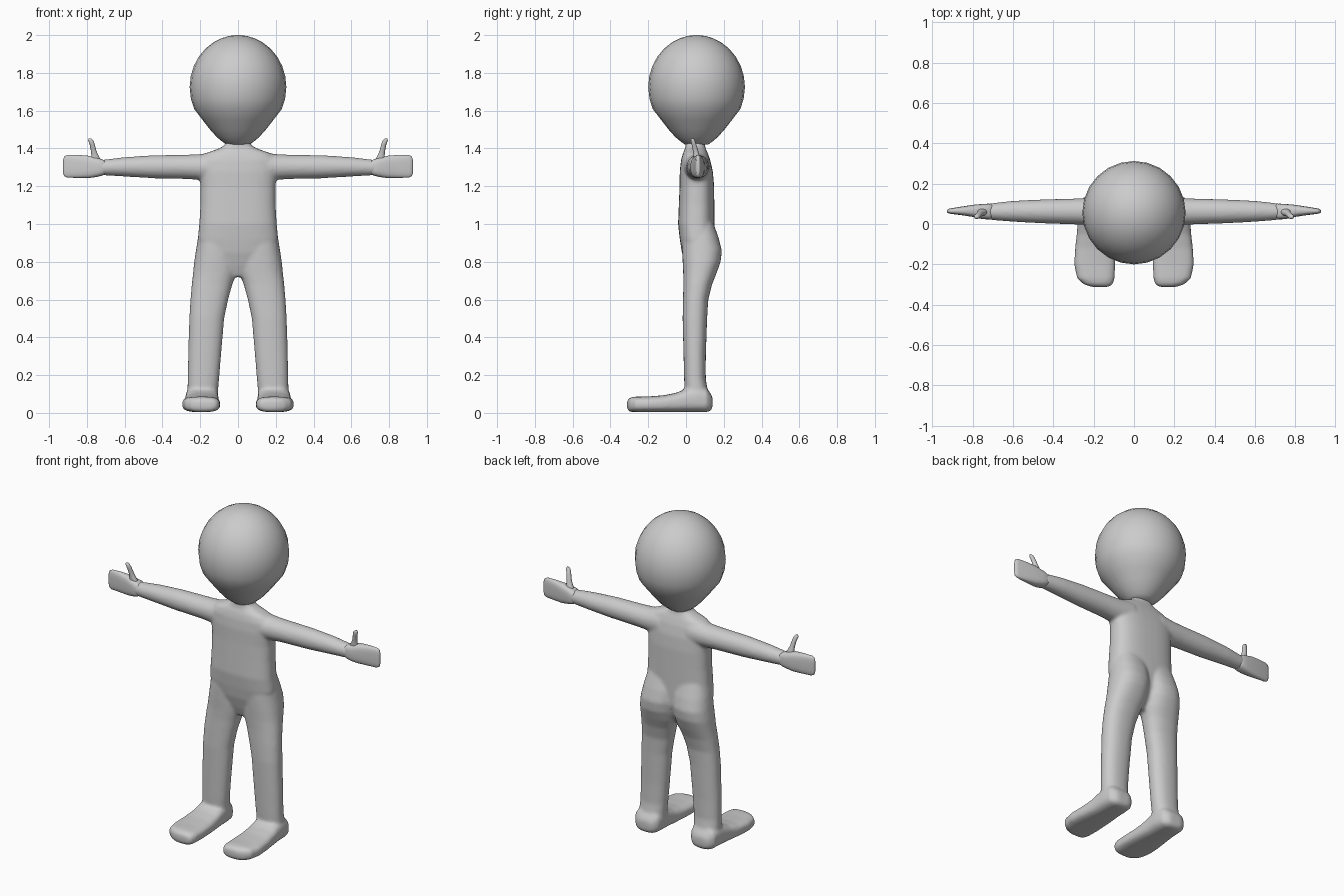
import bpy, bmesh, math
from mathutils import Vector


def loft(bm, axis, sections, power=2.0, n=28):
    """Skin superellipse rings; section = (t, u_min, u_max, v_min, v_max)."""
    rings = []
    for t, u0, u1, v0, v1 in sections:
        ring = []
        for i in range(n):
            a = 2 * math.pi * i / n
            c, s = math.cos(a), math.sin(a)
            u = (u0 + u1) / 2 + (u1 - u0) / 2 * math.copysign(abs(c) ** (2 / power), c)
            v = (v0 + v1) / 2 + (v1 - v0) / 2 * math.copysign(abs(s) ** (2 / power), s)
            ring.append(bm.verts.new({'x': (t, u, v), 'y': (u, t, v), 'z': (u, v, t)}[axis]))
        rings.append(ring)
    for r, q in zip(rings, rings[1:]):
        for i in range(n):
            j = (i + 1) % n
            bm.faces.new((r[i], r[j], q[j], q[i]))
    bm.faces.new(rings[0])
    bm.faces.new(rings[-1])


def mirror_copy(bm):
    geom = bmesh.ops.duplicate(bm, geom=bm.verts[:] + bm.edges[:] + bm.faces[:])['geom']
    for v in geom:
        if isinstance(v, bmesh.types.BMVert):
            v.co.x *= -1


def finish(bm, name):
    bmesh.ops.recalc_face_normals(bm, faces=bm.faces[:])
    for f in bm.faces:
        f.smooth = True
    me = bpy.data.meshes.new(name)
    bm.to_mesh(me)
    bm.free()
    ob = bpy.data.objects.new(name, me)
    bpy.context.collection.objects.link(ob)
    return ob


# Body: one leg, foot and arm, mirrored, then the torso
bm = bmesh.new()
loft(bm, 'z', [(0.05, 0.105, 0.275, 0.0, 0.125), (0.12, 0.105, 0.268, -0.008, 0.115),
               (0.18, 0.10, 0.266, -0.01, 0.105), (0.30, 0.09, 0.264, -0.013, 0.105),
               (0.50, 0.073, 0.258, -0.018, 0.112), (0.60, 0.052, 0.252, -0.016, 0.118),
               (0.68, 0.03, 0.245, -0.014, 0.138), (0.74, 0.008, 0.238, -0.015, 0.162),
               (0.80, 0.0, 0.232, -0.018, 0.184), (0.86, -0.005, 0.223, -0.02, 0.190),
               (0.93, -0.01, 0.212, -0.02, 0.172), (1.02, 0.0, 0.19, 0.0, 0.14)], 2.3)
loft(bm, 'y', [(-0.312, 0.125, 0.21, 0.02, 0.066), (-0.298, 0.105, 0.25, 0.006, 0.08),
               (-0.27, 0.096, 0.282, 0.004, 0.086), (-0.20, 0.093, 0.297, 0.004, 0.087),
               (-0.12, 0.096, 0.292, 0.004, 0.093), (-0.05, 0.10, 0.284, 0.004, 0.107),
               (0.0, 0.103, 0.28, 0.004, 0.128), (0.06, 0.103, 0.278, 0.004, 0.14),
               (0.11, 0.11, 0.272, 0.004, 0.13), (0.132, 0.13, 0.25, 0.012, 0.10),
               (0.141, 0.15, 0.23, 0.03, 0.08)], 3.0)
loft(bm, 'x', [(0.10, -0.02, 0.135, 1.22, 1.385), (0.20, -0.008, 0.13, 1.233, 1.37),
               (0.27, -0.003, 0.127, 1.238, 1.367), (0.45, 0.003, 0.122, 1.242, 1.364),
               (0.60, 0.011, 0.115, 1.251, 1.354), (0.70, 0.019, 0.104, 1.257, 1.342),
               (0.74, 0.024, 0.096, 1.26, 1.338)])
mirror_copy(bm)
loft(bm, 'z', [(z, -w, w, y0, y1) for z, w, y0, y1 in (
    (0.72, 0.025, 0.02, 0.09), (0.78, 0.12, -0.002, 0.13), (0.85, 0.20, -0.022, 0.152),
    (0.92, 0.213, -0.033, 0.152), (1.0, 0.205, -0.042, 0.151), (1.1, 0.199, -0.038, 0.15),
    (1.2, 0.198, -0.034, 0.149), (1.28, 0.205, -0.033, 0.142), (1.34, 0.205, -0.026, 0.128),
    (1.375, 0.17, -0.016, 0.115), (1.40, 0.10, -0.004, 0.104), (1.42, 0.066, -0.002, 0.10),
    (1.48, 0.062, 0.0, 0.10))], 2.6, 40)
body = finish(bm, "body")
remesh = body.modifiers.new("Blend", 'REMESH')
remesh.mode = 'VOXEL'
remesh.voxel_size = 0.009
remesh.use_smooth_shade = True
smooth = body.modifiers.new("Soften", 'SMOOTH')
smooth.factor = 0.5
smooth.iterations = 7

# Mitten hands with upright thumbs
bm = bmesh.new()
loft(bm, 'x', [(0.69, 0.03, 0.095, 1.27, 1.33), (0.72, 0.023, 0.101, 1.256, 1.343),
               (0.75, 0.024, 0.099, 1.249, 1.352), (0.79, 0.034, 0.096, 1.243, 1.361),
               (0.85, 0.043, 0.087, 1.244, 1.366), (0.905, 0.05, 0.078, 1.246, 1.366),
               (0.92, 0.053, 0.075, 1.253, 1.358), (0.926, 0.058, 0.07, 1.27, 1.34)], 3.0)
loft(bm, 'z', [(1.29, 0.725, 0.79, 0.04, 0.08), (1.335, 0.722, 0.784, 0.04, 0.08),
               (1.36, 0.738, 0.776, 0.04, 0.072), (1.39, 0.751, 0.779, 0.036, 0.064),
               (1.42, 0.758, 0.785, 0.03, 0.055), (1.443, 0.766, 0.793, 0.025, 0.047),
               (1.452, 0.775, 0.79, 0.029, 0.041)], 2.2, 16)
mirror_copy(bm)
finish(bm, "hands")

# Round head tapering to the neck
bm = bmesh.new()
head = [(1.42, 0.06), (1.435, 0.082), (1.46, 0.112), (1.50, 0.148), (1.55, 0.187)]
head += [(1.725 + 0.275 * math.sin(a), 0.256 * math.cos(a))
         for a in (math.radians(d) for d in (-25, -13, 0, 12, 24, 36, 48, 60, 70, 79, 86))]
loft(bm, 'z', [(z, -r, r, 0.056 - r, 0.056 + r) for z, r in head], 2.0, 24)
finish(bm, "head")
